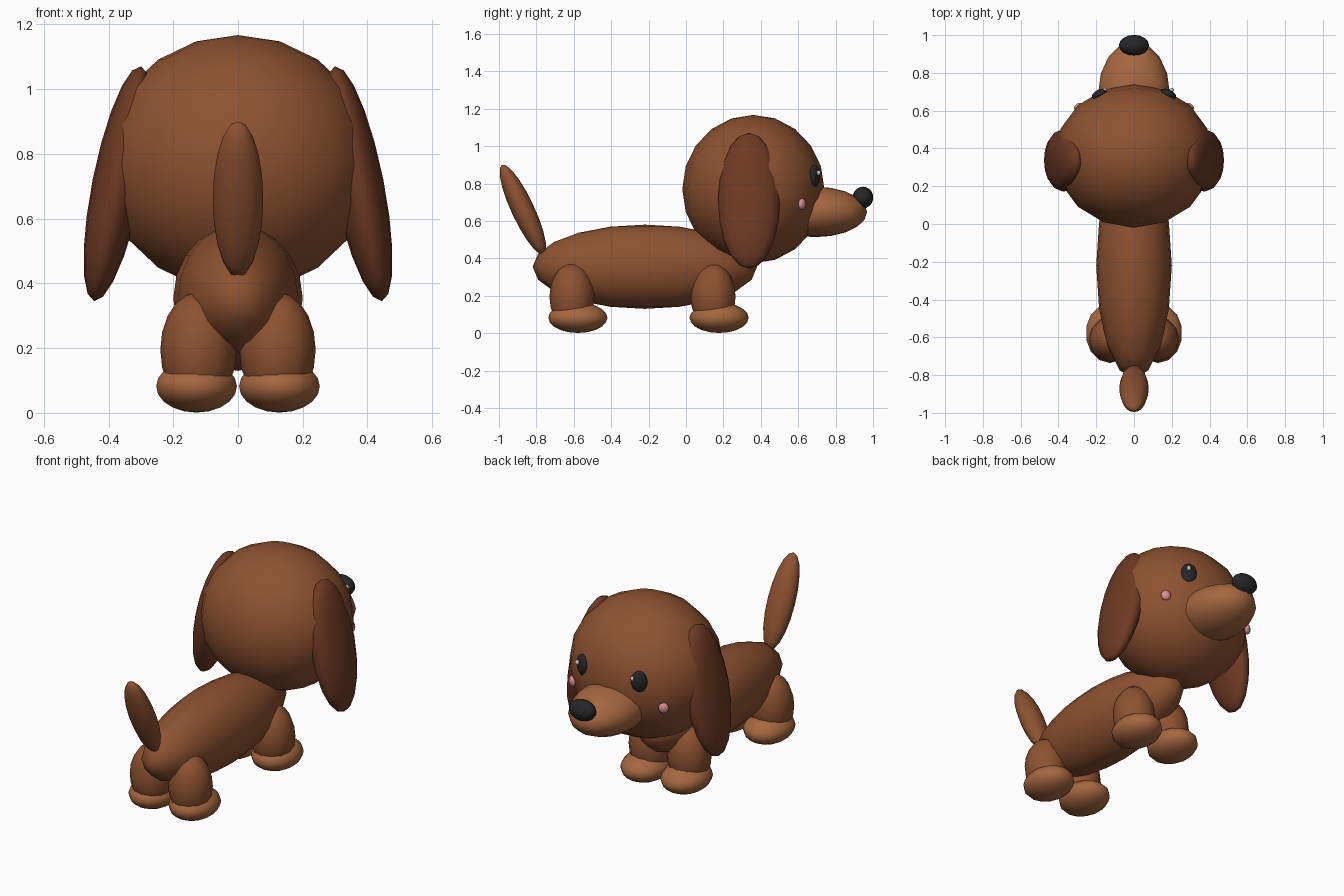
import bpy
from math import radians

if "Cube" in bpy.data.objects:
    bpy.data.objects.remove(bpy.data.objects["Cube"])


def material(name, r, g, b):
    m = bpy.data.materials.new(name)
    m.diffuse_color = (r, g, b, 1)
    m.use_nodes = True
    m.node_tree.nodes["Principled BSDF"].inputs["Base Color"].default_value = m.diffuse_color
    return m


BROWN = material("brown", 0.27, 0.085, 0.03)
DARK = material("dark_brown", 0.155, 0.042, 0.017)
TAN = material("tan", 0.38, 0.135, 0.05)
BLACK = material("black", 0.02, 0.02, 0.022)
PINK = material("pink", 0.68, 0.27, 0.30)
WHITE = material("white", 0.95, 0.95, 0.95)


def ellipsoid(name, centre, radii, mat, rot=(0, 0, 0), segments=16, rings=10):
    bpy.ops.mesh.primitive_uv_sphere_add(segments=segments, ring_count=rings, radius=1,
                                         location=centre,
                                         rotation=[radians(a) for a in rot])
    ob = bpy.context.object
    ob.name = name
    ob.scale = radii
    bpy.ops.object.transform_apply(location=False, rotation=False, scale=True)
    bpy.ops.object.shade_smooth()
    ob.data.materials.append(mat)
    return ob


def pair(name, centre, radii, mat, rot=(0, 0, 0), **kw):
    # one copy on each side of x = 0
    for side, s in (("right", 1), ("left", -1)):
        ellipsoid(f"{name}_{side}", (s * centre[0], centre[1], centre[2]), radii, mat,
                  (rot[0], s * rot[1], s * rot[2]), **kw)


# Body, head and tail
ellipsoid("body", (0, -0.22, 0.355), (0.2, 0.6, 0.225), BROWN)
ellipsoid("head", (0, 0.36, 0.77), (0.42, 0.38, 0.397), BROWN)
ellipsoid("tail", (0, -0.872, 0.66), (0.078, 0.061, 0.265), BROWN, (25, 0, 0),
          segments=12)

# Snout and nose
ellipsoid("snout", (0, 0.69, 0.648), (0.19, 0.278, 0.135), TAN)
ellipsoid("nose", (0, 0.946, 0.725), (0.08, 0.055, 0.058), BLACK)

# Hanging ears, leaning outwards at the bottom
pair("ear", (0.372, 0.337, 0.708), (0.078, 0.166, 0.37), DARK, (0, -11.3, 0))

# Eyes, with highlights on the same side of both
pair("eye", (0.182, 0.688, 0.84), (0.044, 0.024, 0.06), BLACK, (0, 0, -25))
for side, x in (("right", 0.2), ("left", -0.155)):
    ellipsoid(f"eye_highlight_{side}", (x, 0.709, 0.857), (0.013, 0.011, 0.014), WHITE,
              segments=10, rings=6)

# Cheeks
pair("cheek", (0.292, 0.621, 0.69), (0.028, 0.018, 0.03), PINK, (0, 0, -30),
     segments=12, rings=8)

# Legs and paws
for end, y in (("back", -0.61), ("front", 0.145)):
    pair(f"{end}_leg", (0.122, y, 0.195), (0.118, 0.12, 0.178), BROWN, segments=12)
    pair(f"{end}_paw", (0.128, y + 0.032, 0.082), (0.128, 0.158, 0.081), TAN, segments=14)
